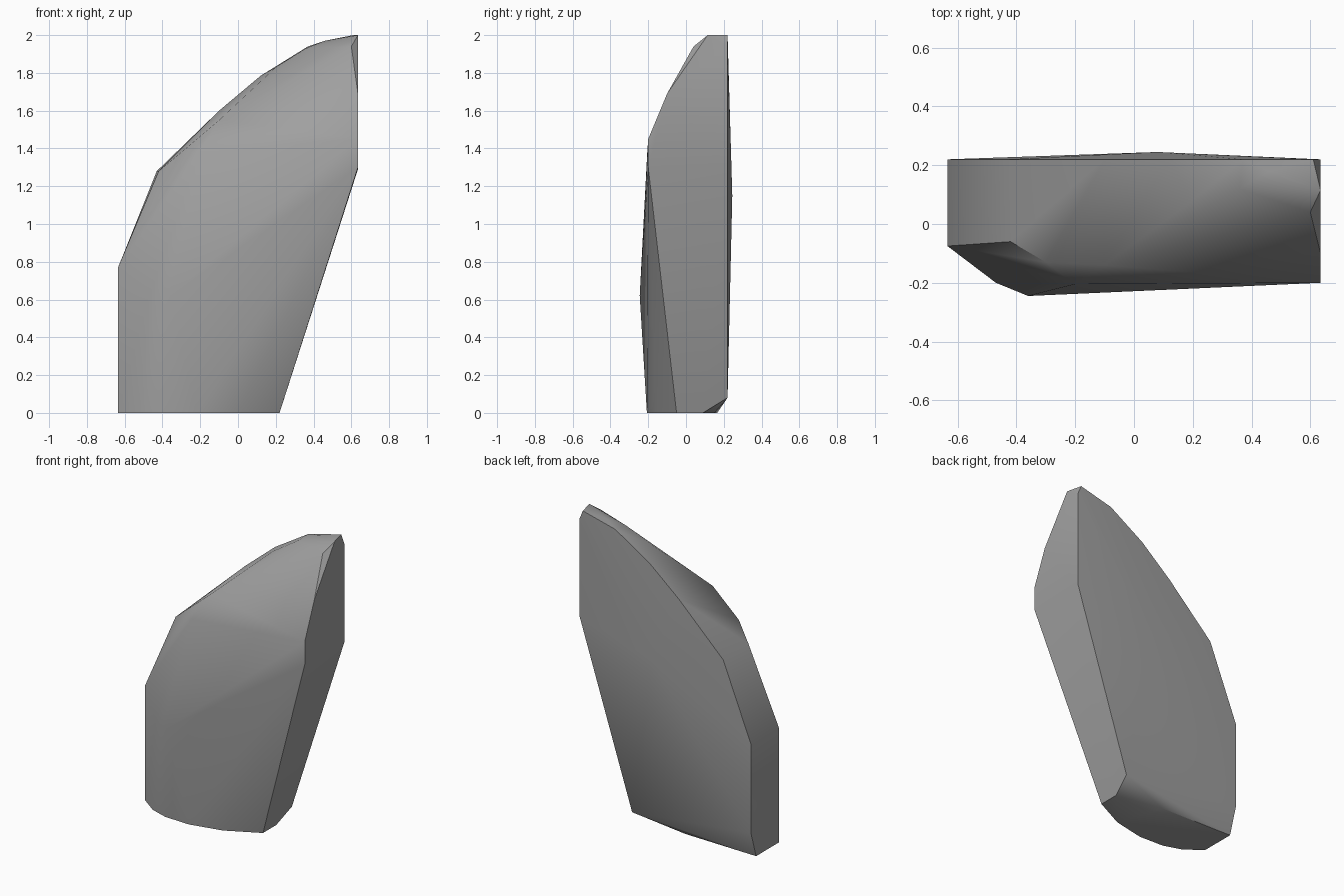
import bpy
import bmesh
import math

# Remove the default cube if present
default_cube = bpy.data.objects.get("Cube")
if default_cube is not None:
    bpy.data.objects.remove(default_cube, do_unlink=True)

BACK_Y = 0.22
LEFT_X, RIGHT_X = -0.635, 0.635


def make_material(name, colour):
    """Flat material with matching viewport and render colour."""
    material = bpy.data.materials.new(name)
    material.use_nodes = True
    material.diffuse_color = colour
    shader = material.node_tree.nodes["Principled BSDF"]
    shader.inputs["Base Color"].default_value = colour
    shader.inputs["Roughness"].default_value = 0.9
    return material


def hull_object(name, corners, material, sharp_angle):
    """Wrap the corner points in a convex skin, smooth except at sharp edges."""
    bm = bmesh.new()
    for corner in corners:
        bm.verts.new(corner)
    result = bmesh.ops.convex_hull(bm, input=bm.verts)
    spare = set(result["geom_interior"]) | set(result["geom_unused"])
    spare_verts = [v for v in spare if isinstance(v, bmesh.types.BMVert)]
    bmesh.ops.delete(bm, geom=spare_verts, context="VERTS")
    bmesh.ops.recalc_face_normals(bm, faces=bm.faces)

    mesh = bpy.data.meshes.new(name)
    bm.to_mesh(mesh)
    bm.free()
    mesh.materials.append(material)
    rock = bpy.data.objects.new(name, mesh)
    bpy.context.collection.objects.link(rock)

    bpy.ops.object.select_all(action="DESELECT")
    rock.select_set(True)
    bpy.context.view_layer.objects.active = rock
    bpy.ops.object.shade_smooth_by_angle(angle=math.radians(sharp_angle))
    return rock


# Flat foot of the rock (x, y)
foot = [(LEFT_X, 0.165), (LEFT_X, -0.075), (-0.52, -0.16), (-0.4, -0.2),
        (-0.22, -0.207), (0, -0.16), (0.22, -0.05), (0.22, 0.09), (-0.1, 0.15)]

# Outline of the broad back face (x, z)
back = [(LEFT_X, 0.175), (LEFT_X, 0.77), (-0.43, 1.28), (-0.1, 1.6),
        (0.12, 1.785), (0.37, 1.94), (0.61, 2), (RIGHT_X, 1.94),
        (RIGHT_X, 1.29), (0.245, 0.08)]

# Upright cut on the right side (y, z)
right_cut = [(0.115, 2), (-0.1, 1.69), (-0.2, 1.45), (-0.2, 1.3)]

# Bulges of the front face and the slight swelling of the back
front = [(LEFT_X, -0.075, 0.77), (-0.47, -0.2, 0.62),
         (-0.36, -0.245, 0.62), (-0.2, -0.205, 1.38)]
swelling = [(0.08, 0.245, 1.15)]

# Rounded shoulder running up to the tip
shoulder = [(-0.42, -0.06, 1.28), (-0.3, -0.13, 1.38), (-0.1, -0.14, 1.55),
            (0.2, 0.08, 1.83), (0.36, 0.12, 1.93), (0.46, 0.18, 1.97),
            (0.6, 0.04, 1.94)]

corners = [(x, y, 0) for x, y in foot]
corners += [(x, BACK_Y, z) for x, z in back]
corners += [(RIGHT_X, y, z) for y, z in right_cut]
corners += front + swelling + shoulder

stone = make_material("stone grey", (0.35, 0.35, 0.35, 1))
hull_object("rock", corners, stone, 40)
